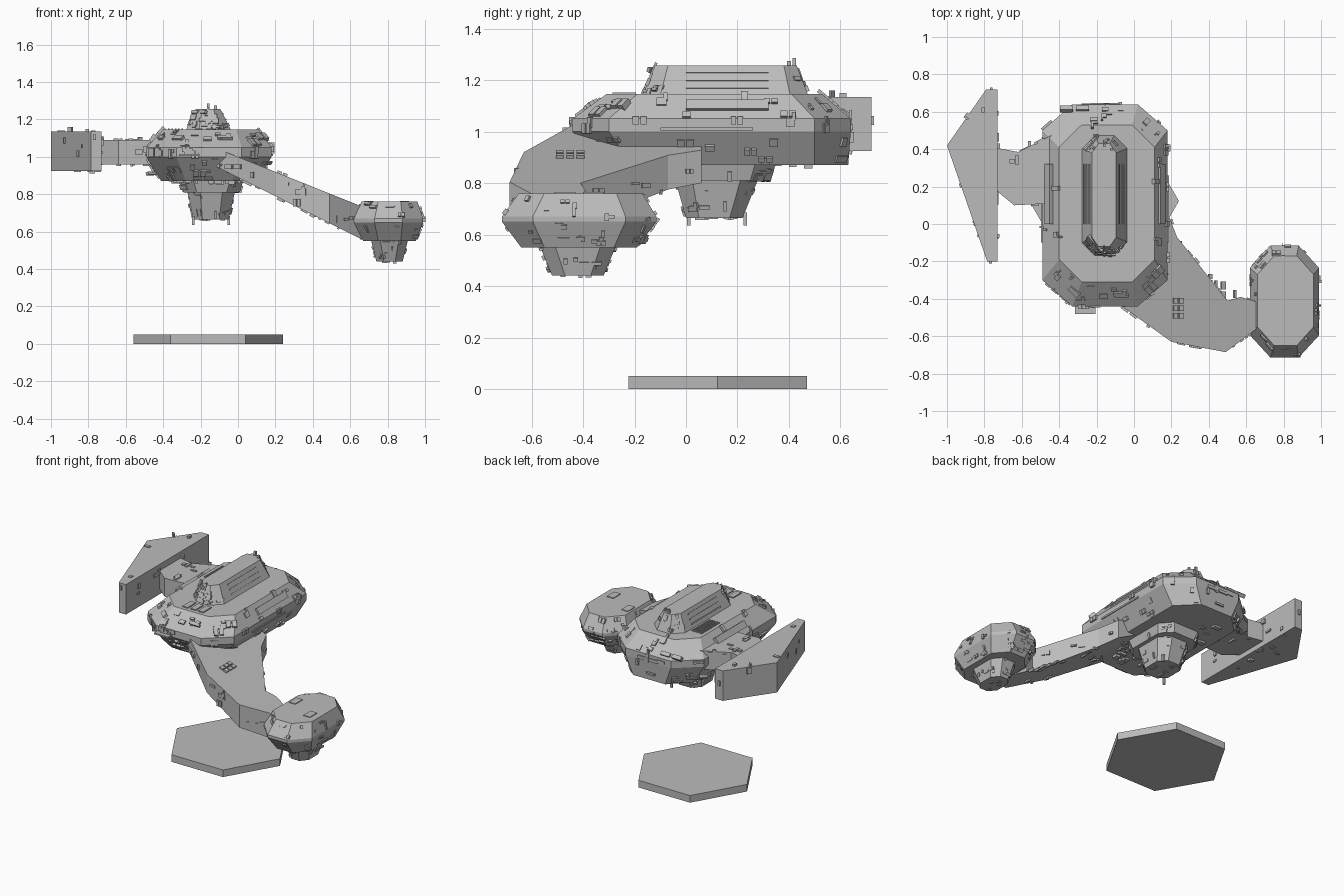
import bpy, bmesh, math, random
from mathutils import Vector, Matrix

random.seed(7)
if "Cube" in bpy.data.objects:
    bpy.data.objects.remove(bpy.data.objects["Cube"], do_unlink=True)

grey = bpy.data.materials.new("plain grey")
grey.use_nodes = True
colour = (0.5, 0.5, 0.5, 1)
grey.diffuse_color = colour
grey.node_tree.nodes["Principled BSDF"].inputs["Base Color"].default_value = colour


def finish(name, bm):
    bmesh.ops.recalc_face_normals(bm, faces=bm.faces)
    mesh = bpy.data.meshes.new(name)
    bm.to_mesh(mesh)
    bm.free()
    mesh.materials.append(grey)
    obj = bpy.data.objects.new(name, mesh)
    bpy.context.collection.objects.link(obj)
    return obj


def loft(name, rings):
    """Skin a stack of equal-length point rings and cap both ends."""
    bm = bmesh.new()
    loops = [[bm.verts.new(p) for p in ring] for ring in rings]
    n = len(loops[0])
    for a, b in zip(loops, loops[1:]):
        for i in range(n):
            j = (i + 1) % n
            bm.faces.new((a[i], a[j], b[j], b[i]))
    bm.faces.new(loops[0][::-1])
    bm.faces.new(loops[-1])
    return finish(name, bm)


def octagon(z, x0, x1, y0, y1, cx, cy):
    return [(x0 + cx, y0, z), (x1 - cx, y0, z), (x1, y0 + cy, z), (x1, y1 - cy, z),
            (x1 - cx, y1, z), (x0 + cx, y1, z), (x0, y1 - cy, z), (x0, y0 + cy, z)]


def slab(name, outline, top, bottom):
    """Prism over an outline with sloping top and bottom heights."""
    return loft(name, [[(x, y, f(x)) for x, y in outline] for f in (bottom, top)])


def panel(bm, centre, normal, length, width, height):
    """Raised plate lying on a surface, its length along the level direction."""
    n = Vector(normal).normalized()
    u = Vector((0, 1, 0)) if abs(n.z) > 0.95 else Vector((0, 0, 1)).cross(n).normalized()
    v = n.cross(u)
    m = Matrix((u, v, n)).transposed().to_4x4()
    m.translation = Vector(centre)
    bmesh.ops.create_cube(bm, size=1, matrix=m @ Matrix.Diagonal((length, width, height * 2, 1)))


def detail(name, body, count, size=1.0, want=lambda n: True):
    """Scatter small plates, paired blocks and brackets over the faces of a body."""
    bm = bmesh.new()
    faces = [f for f in body.data.polygons if want(f.normal)]
    areas = [f.area ** 0.8 for f in faces]
    for f in random.choices(faces, areas, k=count):
        pts = [body.data.vertices[i].co for i in f.vertices]
        i = random.randrange(1, len(pts) - 1)
        a, b = sorted((random.random(), random.random()))
        p = pts[0] * a + pts[i] * (b - a) + pts[i + 1] * (1 - b)
        p = p.lerp(f.center, 0.2)
        length = random.uniform(0.025, 0.075) * size
        width = random.uniform(0.012, 0.035) * size
        height = random.uniform(0.004, 0.016) * size
        if random.random() < 0.5:
            length, width = width, length * 0.7
        panel(bm, p, f.normal, length, width, height)
        kind = random.random()
        side = Vector((0, 0, 1)).cross(f.normal)
        if kind < 0.25 and side.length > 0.1:
            panel(bm, p + side.normalized() * length * 1.25, f.normal, length, width, height)
        elif kind < 0.4 and side.length > 0.1:
            q = p + side.normalized() * length * 0.4 + f.normal.cross(side).normalized() * width * 0.7
            panel(bm, q, f.normal, length * 0.4, width, height)
    return finish(name, bm)


def sloped(n):
    return abs(n.z) < 0.9


# Display base
loft("display_base", [[(-0.16 + 0.4 * math.cos(i * math.pi / 3),
                        0.123 + 0.4 * math.sin(i * math.pi / 3), z) for i in range(6)]
                      for z in (0, 0.05)])

# Main hull, upper citadel and lower tower
hull = loft("main_hull", [
    octagon(0.87, -0.41, 0.10, -0.34, 0.63, 0.13, 0.13),
    octagon(1.0, -0.49, 0.18, -0.44, 0.64, 0.16, 0.14),
    octagon(1.05, -0.49, 0.18, -0.44, 0.64, 0.16, 0.14),
    octagon(1.145, -0.40, 0.11, -0.31, 0.53, 0.12, 0.12)])
citadel = loft("upper_citadel", [
    octagon(1.14, -0.28, -0.035, -0.17, 0.475, 0.07, 0.07),
    octagon(1.257, -0.225, -0.095, -0.12, 0.43, 0.035, 0.05)])
collar = loft("lower_collar", [
    octagon(0.81, -0.29, 0.01, -0.08, 0.33, 0.07, 0.08),
    octagon(0.88, -0.31, 0.03, -0.10, 0.35, 0.07, 0.08)])
tower = loft("lower_tower", [
    octagon(0.665, -0.24, -0.05, 0.0, 0.22, 0.05, 0.05),
    octagon(0.84, -0.275, -0.01, -0.05, 0.29, 0.07, 0.07)])

# Drooping arm to the left pod
arm = slab("left_arm",
           [(-0.12, -0.40), (0.2, -0.63), (0.49, -0.685), (0.67, -0.55), (0.67, -0.42),
            (0.57, -0.39), (0.50, -0.41), (0.23, -0.07), (0.18, 0.06), (-0.08, 0.06)],
           lambda x: 1.0 - 0.4 * x, lambda x: 0.89 - 0.5 * x)

# Left pod with its own lower tower
pod = loft("left_pod", [
    octagon(0.55, 0.67, 0.95, -0.64, -0.19, 0.08, 0.09),
    octagon(0.65, 0.62, 0.99, -0.715, -0.115, 0.11, 0.12),
    octagon(0.67, 0.62, 0.99, -0.715, -0.115, 0.11, 0.12),
    octagon(0.76, 0.66, 0.96, -0.65, -0.17, 0.09, 0.10)])
pod_tower = loft("pod_tower", [
    octagon(0.44, 0.74, 0.88, -0.52, -0.32, 0.04, 0.05),
    octagon(0.56, 0.71, 0.91, -0.57, -0.27, 0.05, 0.06)])

# Right wing and its pylon
pylon = slab("right_pylon",
             [(-0.75, 0.19), (-0.64, 0.10), (-0.44, 0.11), (-0.44, 0.475), (-0.62, 0.385), (-0.75, 0.41)],
             lambda x: 1.09, lambda x: 0.96)
wing = slab("right_wing",
            [(-1.0, 0.42), (-0.785, -0.2), (-0.73, -0.2), (-0.73, 0.72), (-0.79, 0.72)],
            lambda x: 1.135, lambda x: 0.925)

# Surface detailing
ends = lambda n: sloped(n) and abs(n.y) > 0.3
detail("hull_end_detail", hull, 75, 1.0, ends)
detail("hull_side_detail", hull, 30, 1.0, lambda n: sloped(n) and abs(n.y) <= 0.3)
detail("hull_belly_detail", hull, 28, 1.1, lambda n: n.z < -0.9)
detail("citadel_detail", citadel, 26, 0.7, ends)
detail("collar_detail", collar, 18, 0.8, sloped)
detail("tower_detail", tower, 40, 0.8)
detail("arm_detail", arm, 34, 0.8, lambda n: n.z < 0.5)
detail("pod_detail", pod, 60, 0.7, sloped)
detail("pod_tower_detail", pod_tower, 28, 0.6)
detail("pylon_detail", pylon, 16, 0.8)
detail("wing_detail", wing, 26, 0.9)

# Long fitted panels on the hull and citadel, both sides
bm = bmesh.new()
for s in (-1, 1):
    panel(bm, (-0.155 + s * 0.30, 0.16, 1.1), (s, 0, 0.74), 0.32, 0.045, 0.012)
    panel(bm, (-0.155 + s * 0.335, 0.08, 1.01), (s, 0, 0), 0.36, 0.012, 0.006)
    for z in (1.17, 1.2, 1.23):
        panel(bm, (-0.16 + s * (0.122 - (z - 1.14) * 0.49), 0.16, z), (s, 0, 0.47), 0.32, 0.008, 0.005)
finish("long_panels", bm)

# Deck plates, slats and the front landing lip
bm = bmesh.new()
for i in range(5):
    panel(bm, (-0.37 + 0.018 * i, 0.26, 1.145), (0, 0, 1), 0.2, 0.008, 0.006)
for x in (-0.21, -0.15, -0.09):
    panel(bm, (x, -0.24, 1.145), (0, 0, 1), 0.09, 0.04, 0.007)
panel(bm, (-0.26, -0.45, 1.01), (0, 0, 1), 0.06, 0.11, 0.005)
for x, y in ((0.7, -0.36), (0.89, -0.47)):
    panel(bm, (x, y, 0.76), (0, 0, 1), 0.08, 0.05, 0.005)
for x in (0.22, 0.25):
    for y in (-0.49, -0.45, -0.41):
        panel(bm, (x, y, 1.0 - 0.4 * x), (0.4, 0, 1), 0.03, 0.025, 0.012)
finish("deck_plates", bm)

# Masts at the citadel rear and tower tip
bm = bmesh.new()
for x, y, z in ((-0.16, 0.42, 1.26), (-0.12, 0.4, 1.25), (-0.05, 0.23, 0.66), (-0.24, 0.01, 0.66)):
    panel(bm, (x, y, z), (0, 0, 1), 0.014, 0.014, 0.025)
finish("masts", bm)
